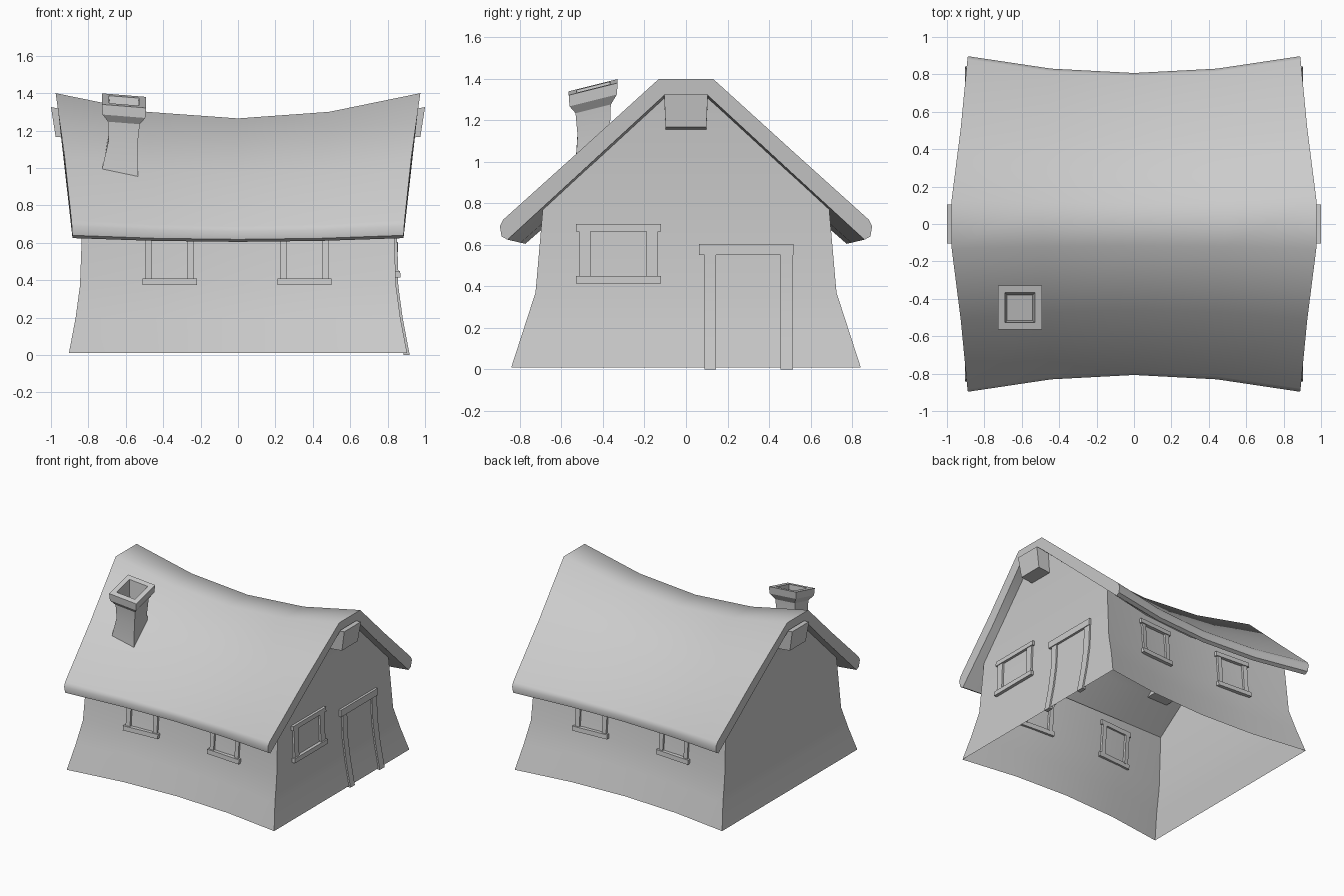
import bpy, bmesh, math

if "Cube" in bpy.data.objects:
    bpy.data.objects.remove(bpy.data.objects["Cube"])

STATIONS = [-1, -0.5, 0, 0.5, 1]


def interp(pts, t):
    for (a, fa), (b, fb) in zip(pts, pts[1:]):
        if t <= b:
            return fa + (fb - fa) * (t - a) / (b - a)
    return pts[-1][1]


def sag(u):
    return interp([(0, 1), (0.5, 0.74), (1, 0)], abs(u))


def end_x(z):
    return interp([(0, .906), (.2, .868), (.37, .845), (.77, .83), (1.33, .895)], z)


def side_y(x, z):
    y = interp([(0, .845), (.37, .725), (.77, .69)], z)
    return y * (1 - .1 * sag(min(1, abs(x) / end_x(z))))


def finish(name, bm, angle):
    bmesh.ops.recalc_face_normals(bm, faces=bm.faces)
    me = bpy.data.meshes.new(name)
    bm.to_mesh(me)
    bm.free()
    ob = bpy.data.objects.new(name, me)
    bpy.context.collection.objects.link(ob)
    bpy.ops.object.select_all(action='DESELECT')
    ob.select_set(True)
    bpy.context.view_layer.objects.active = ob
    bpy.ops.object.shade_smooth_by_angle(angle=math.radians(angle))
    return ob


def loft(bm, rings, closed=True, caps=True):
    vs = [[bm.verts.new(p) for p in r] for r in rings]
    n = len(vs[0])
    for a, b in zip(vs, vs[1:]):
        for i in range(n if closed else n - 1):
            j = (i + 1) % n
            bm.faces.new((a[i], a[j], b[j], b[i]))
    if caps:
        bm.faces.new(vs[0])
        bm.faces.new(vs[-1])


# Walls: flared, pinched in the middle of the long sides, open below
bm = bmesh.new()
for s in (-1, 1):
    rows = []
    for z in (.01, .2, .37, .77):
        row = []
        for u in STATIONS:
            x = u * end_x(z)
            row.append((x, s * side_y(x, z), z - (.05 * sag(u) if z > .7 else 0)))
        rows.append(row)
    loft(bm, rows, closed=False, caps=False)
    gable = [(y, z) for z, y in ((.01, .845), (.2, .78), (.37, .725), (.77, .69), (1.33, .1))]
    loft(bm, [[(s * end_x(z), -side_y(end_x(z), z) if z < .8 else -y, z),
               (s * end_x(z), side_y(end_x(z), z) if z < .8 else y, z)]
              for y, z in gable], closed=False, caps=False)
bmesh.ops.remove_doubles(bm, verts=bm.verts, dist=.0005)
finish("walls", bm, 35)

# Roof: thick thatch-like profile, sagging towards the middle
half = [(.13, 1.40), (.51, 1.055), (.88, .722), (.897, .69), (.888, .64), (.86, .625),
        (.49, .965), (.10, 1.325)]
outer, inner = half[:6], half[6:]
loop = outer + inner + [(-y, z) for y, z in reversed(half)]
bm = bmesh.new()
rings = []
for u in STATIONS:
    ring = []
    for y, z in loop:
        h = max(0, (z - .63) / .77)
        t = sag(u)
        ring.append((u * (.885 + .09 * h ** 1.3), y * (1 - .1 * t), z - t * (.02 + .115 * h)))
    rings.append(ring)
loft(bm, rings)
finish("roof", bm, 50)

# Ridge beam ends
for side, s in (("left", -1), ("right", 1)):
    bm = bmesh.new()
    loft(bm, [[(s * (x + .0), -.105, zt), (s * x, .105, zt),
               (s * (x - .025), .098, zb), (s * (x - .025), -.098, zb)]
              for x, zt, zb in ((.84, 1.30, 1.15), (1.0, 1.325, 1.167))])
    finish("ridge_beam_" + side, bm, 30)

# Chimney: waisted shaft, flared cap and a hollow top, slightly tilted
bm = bmesh.new()
rings = []
for h, z in ((.098, .91), (.094, 1.0), (.078, 1.15), (.085, 1.262),
             (.114, 1.305), (.118, 1.36), (.08, 1.36), (.068, 1.22)):
    tilt = min(1, max(0, (z - 1.0) / .2))
    ring = []
    for a, b in ((-1, -1), (1, -1), (1, 1), (-1, 1)):
        dx, dy = a * h, b * h
        ring.append((-.61 + dx - .02 * (1 - tilt), -.447 + dy + .01 * (1 - tilt),
                     z + tilt * .25 * dy - .08 * dx))
    rings.append(ring)
loft(bm, rings)
finish("chimney", bm, 25)


# Frames: bars laid in wall coordinates, then wrapped onto the wall
def frame(name, bars, place):
    bm = bmesh.new()
    for u0, u1, v0, v1, d in bars:
        vals = [v0] + [k for k in (.2, .37) if v0 < k < v1] + [v1]
        loft(bm, [[place(u, v, e) for u, e in ((u0, -.02), (u1, -.02), (u1, d), (u0, d))]
                  for v in vals])
    finish(name, bm, 30)


def window_bars(c, w, v0, v1, bar):
    a, b = c - w / 2, c + w / 2
    return [(a + .015, a + bar, v0 + .03, v1 - .03, .015),
            (b - bar, b - .015, v0 + .03, v1 - .03, .015),
            (a, b, v0, v0 + .035, .025),
            (a, b, v1 - .035, v1, .02)]


def on_right(u, v, d):
    return (end_x(v) + d, u, v)


frame("gable_window_frame", window_bars(-.325, .41, .415, .7, .07), on_right)
frame("door_frame", [(.09, .145, 0, .56, .012), (.455, .515, 0, .56, .012),
                     (.062, .518, .55, .603, .018)], on_right)

for wall, s in (("front", -1), ("back", 1)):
    for side, c in (("left", -.365), ("right", .355)):
        frame(f"{wall}_window_frame_{side}", window_bars(c, .29, .375, .665, .05),
              lambda u, v, d, s=s: (u, s * (side_y(u, v) + d), v))
